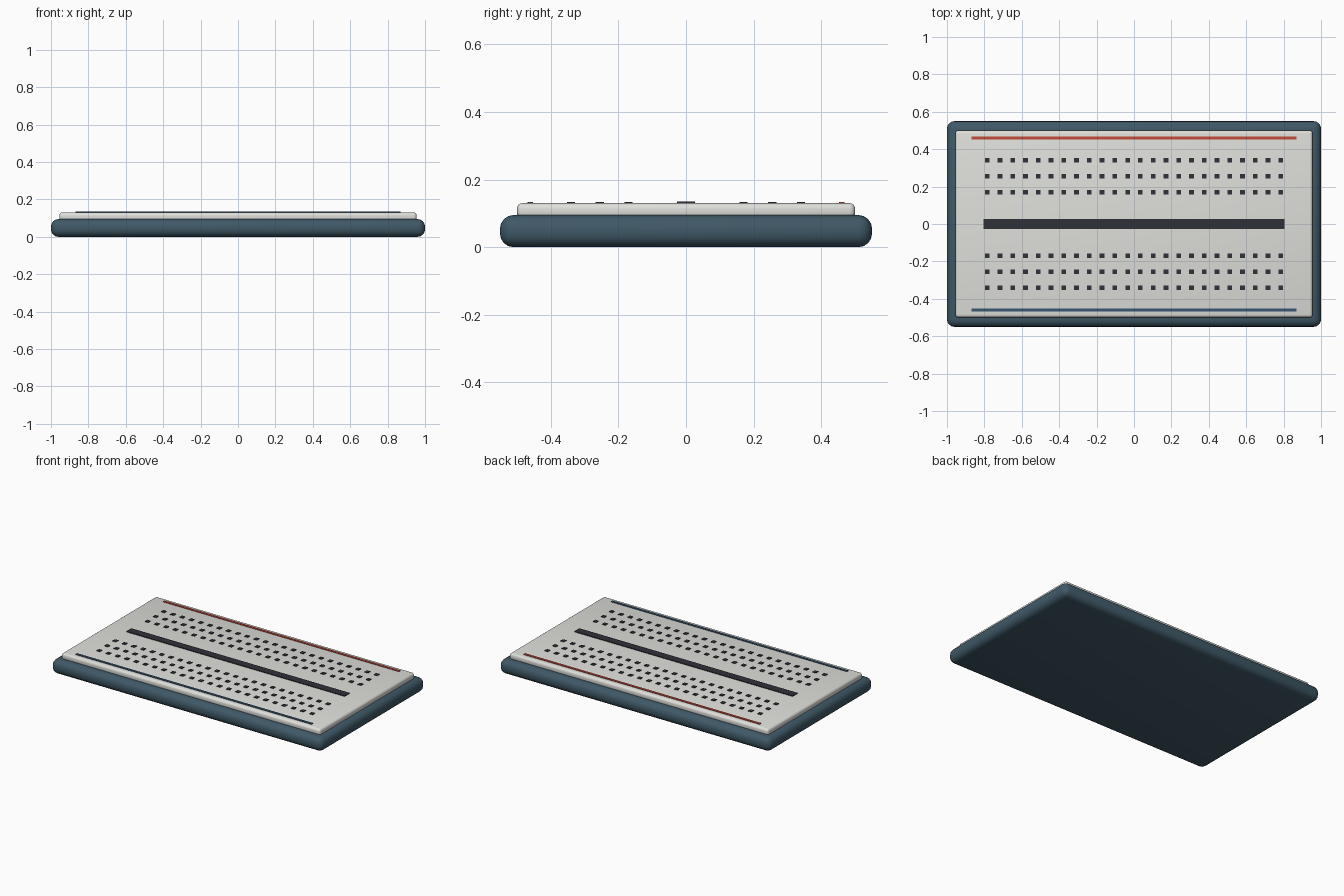
import bpy, bmesh
from mathutils import Matrix, Vector

if "Cube" in bpy.data.objects:
    bpy.data.objects.remove(bpy.data.objects["Cube"])


def material(name, rgb):
    m = bpy.data.materials.new(name)
    m.diffuse_color = (*rgb, 1)
    m.use_nodes = True
    m.node_tree.nodes["Principled BSDF"].inputs["Base Color"].default_value = m.diffuse_color
    return m


SLATE = material("slate", (0.05, 0.10, 0.135))
IVORY = material("ivory", (0.74, 0.75, 0.71))
DARK = material("dark", (0.03, 0.03, 0.04))
RED = material("red", (0.55, 0.07, 0.04))
BLUE = material("blue", (0.04, 0.09, 0.17))


def boxes(name, centres, size, z0, z1, mat, bevel=0, segments=4):
    """One object made of equal boxes placed at the given (x, y) centres."""
    bm = bmesh.new()
    for x, y in centres:
        scale = Matrix.Diagonal((size[0], size[1], z1 - z0, 1))
        place = Matrix.Translation(Vector((x, y, (z0 + z1) / 2)))
        bmesh.ops.create_cube(bm, size=1, matrix=place @ scale)
    if bevel:
        bmesh.ops.bevel(bm, geom=bm.edges[:], offset=bevel, segments=segments,
                        profile=0.5, affect='EDGES')
    mesh = bpy.data.meshes.new(name)
    bm.to_mesh(mesh)
    bm.free()
    mesh.materials.append(mat)
    obj = bpy.data.objects.new(name, mesh)
    bpy.context.collection.objects.link(obj)
    if bevel:
        bpy.context.view_layer.objects.active = obj
        obj.select_set(True)
        bpy.ops.object.shade_smooth_by_angle()
        obj.select_set(False)
    return obj


# Rounded tray and the raised board on it
boxes("base_tray", [(0, 0)], (2.0, 1.1), 0, 0.095, SLATE, 0.04)
boxes("board_plate", [(0, 0)], (1.91, 1.0), 0.085, 0.13, IVORY, 0.016)

# Centre channel and the two power rail stripes
boxes("centre_channel", [(0, 0)], (1.61, 0.052), 0.125, 0.135, DARK)
boxes("positive_rail", [(0, 0.46)], (1.74, 0.016), 0.125, 0.134, RED)
boxes("negative_rail", [(0, -0.46)], (1.74, 0.016), 0.125, 0.134, BLUE)

# Contact holes: three rows of 24 on each side of the channel
columns = [-0.785 + 1.57 * i / 23 for i in range(24)]
rows = [s * y for s in (-1, 1) for y in (0.17, 0.255, 0.34)]
boxes("contact_holes", [(x, y) for x in columns for y in rows],
      (0.025, 0.025), 0.125, 0.134, DARK)
